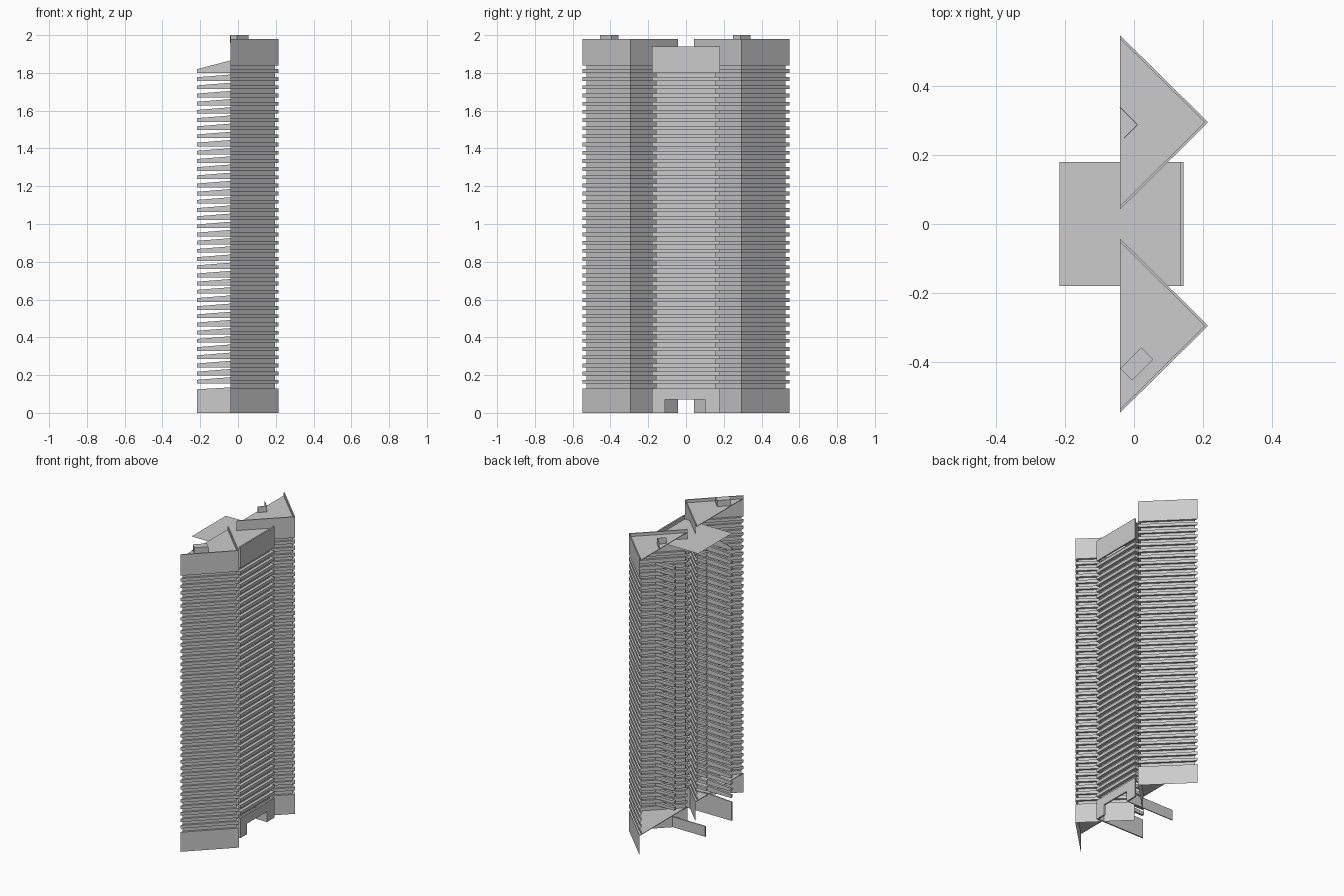
import bpy, bmesh, math
from mathutils import Vector

if "Cube" in bpy.data.objects:
    bpy.data.objects.remove(bpy.data.objects["Cube"], do_unlink=True)

grey = bpy.data.materials.new("concrete_grey")
GREY = (0.6, 0.6, 0.6, 1)
grey.diffuse_color = GREY
grey.use_nodes = True
grey.node_tree.nodes["Principled BSDF"].inputs["Base Color"].default_value = GREY


def prism(bm, profile, lo, hi, axis="z"):
    """Extrude a profile: (x, y) along z, (x, z) along y, or (y, z) along x."""
    place = {"z": lambda p, t: (p[0], p[1], t),
             "y": lambda p, t: (p[0], t, p[1]),
             "x": lambda p, t: (t, p[0], p[1])}[axis]
    low = [bm.verts.new(place(p, lo)) for p in profile]
    high = [bm.verts.new(place(p, hi)) for p in profile]
    bm.faces.new(low)
    bm.faces.new(high)
    for i in range(len(profile)):
        j = (i + 1) % len(profile)
        bm.faces.new((low[i], low[j], high[j], high[i]))


def rect(x0, x1, y0, y1):
    return [(x0, y0), (x1, y0), (x1, y1), (x0, y1)]


def finish(name, bm):
    bmesh.ops.recalc_face_normals(bm, faces=bm.faces)
    mesh = bpy.data.meshes.new(name)
    bm.to_mesh(mesh)
    bm.free()
    mesh.materials.append(grey)
    obj = bpy.data.objects.new(name, mesh)
    bpy.context.collection.objects.link(obj)
    return obj


# Shared levels and plan sizes
BASE, BAND, TOP, DECK = 0.13, 1.84, 1.98, 1.96
LEVELS = [0.165 + i * 0.0433 for i in range(39)]
FIN, RECESS, LIP = 0.01, 0.02, 0.01
BACK, APEX, MID = -0.04, 0.215, 0.295
HALF, REAR, FRONT = 0.18, -0.216, 0.144


def triangle(s, inset):
    """Tower plan on side s, with the two diagonal faces moved inward."""
    return [(BACK, s * (0.547 - inset)), (APEX - inset, s * MID), (BACK, s * (0.043 + inset))]


# Folded section of the tower walls, as (inset, height): skirt, fins, parapet
section = [(0, 0), (0, BASE), (RECESS, BASE)]
for z in LEVELS:
    section += [(RECESS, z - FIN), (0, z - FIN), (0, z + FIN), (RECESS, z + FIN)]
section += [(RECESS, BAND), (0, BAND), (0, TOP), (LIP, TOP), (LIP, DECK)]

# Triangular towers with hollow, open backs, mirrored across y
for name, s in (("front_tower", -1), ("rear_tower", 1)):
    bm = bmesh.new()
    rows = [[bm.verts.new((x, y, z)) for x, y in triangle(s, inset)] for inset, z in section]
    for low, high in zip(rows, rows[1:]):
        for i in range(2):
            bm.faces.new((low[i], low[i + 1], high[i + 1], high[i]))
    finish(name + "_walls", bm)

    # Lowest floor and roof deck
    bm = bmesh.new()
    prism(bm, triangle(s, 0.004), BASE - 0.004, BASE)
    prism(bm, triangle(s, LIP), DECK - 0.004, DECK)
    finish(name + "_decks", bm)

# Central block: slatted front, with a slatted wing on the front side only
bm = bmesh.new()
prism(bm, rect(0.11, 0.124, -0.158, 0.158), BASE, 1.8)
finish("centre_front_wall", bm)

bm = bmesh.new()
for z in LEVELS[:-1]:
    prism(bm, rect(0.115, FRONT, -HALF, HALF), z - FIN, z + FIN)
    for s in (-1, 1):
        lo, hi = sorted((s * 0.16, s * HALF))
        prism(bm, rect(BACK, 0.115, z - FIN, z + FIN), lo, hi, "y")
finish("centre_front_slats", bm)

bm = bmesh.new()
for z in LEVELS[:-1]:
    prism(bm, [(REAR, z - FIN), (BACK, z - FIN), (BACK, z + 0.024), (REAR, z + FIN)],
          -HALF, -0.165, "y")
finish("centre_wing_slats", bm)

# Wing base and sloped wing top
bm = bmesh.new()
prism(bm, [(REAR, 0), (FRONT, 0), (FRONT, BASE), (BACK, BASE + 0.005), (REAR, 0.125)],
      -HALF, -0.172, "y")
prism(bm, [(REAR, 1.8), (0.13, 1.8), (0.13, 1.91), (REAR, 1.82)], -HALF, -0.172, "y")
finish("centre_wing_wall", bm)

# Front base with a doorway, and the low passage wall behind it
bm = bmesh.new()
door = [(-HALF, 0), (-0.11, 0), (-0.11, 0.07), (0.1, 0.07), (0.1, 0),
        (HALF, 0), (HALF, BASE), (-HALF, BASE)]
prism(bm, door, 0.134, FRONT, "x")
prism(bm, rect(REAR, 0.134, 0, 0.07), 0.1, 0.106, "y")
finish("centre_base", bm)

# Front parapet and flat roof sheet
bm = bmesh.new()
prism(bm, rect(0.134, FRONT, -HALF, HALF), 1.8, 1.94)
finish("centre_parapet", bm)
bm = bmesh.new()
bm.faces.new([bm.verts.new((x, y, 1.915)) for x, y in rect(REAR, 0.134, -HALF, HALF)])
finish("centre_roof_sheet", bm)


def turned(name, profile, x, y):
    """Rooftop piece standing on the deck, turned along the facades."""
    bm = bmesh.new()
    prism(bm, profile, DECK - 0.003, 2.0)
    obj = finish(name, bm)
    obj.location = Vector((x, y, 0))
    obj.rotation_euler.z = math.radians(45)


# Rooftop hut on one tower, two thin screens on the other
turned("front_roof_hut", rect(-0.043, 0.043, -0.025, 0.025), 0.008, -0.406)
turned("rear_roof_screen", rect(-0.055, 0, -0.001, 0.001), 0.01, 0.288)
turned("rear_roof_cross_screen", rect(-0.001, 0.001, 0, 0.073), 0.01, 0.288)
